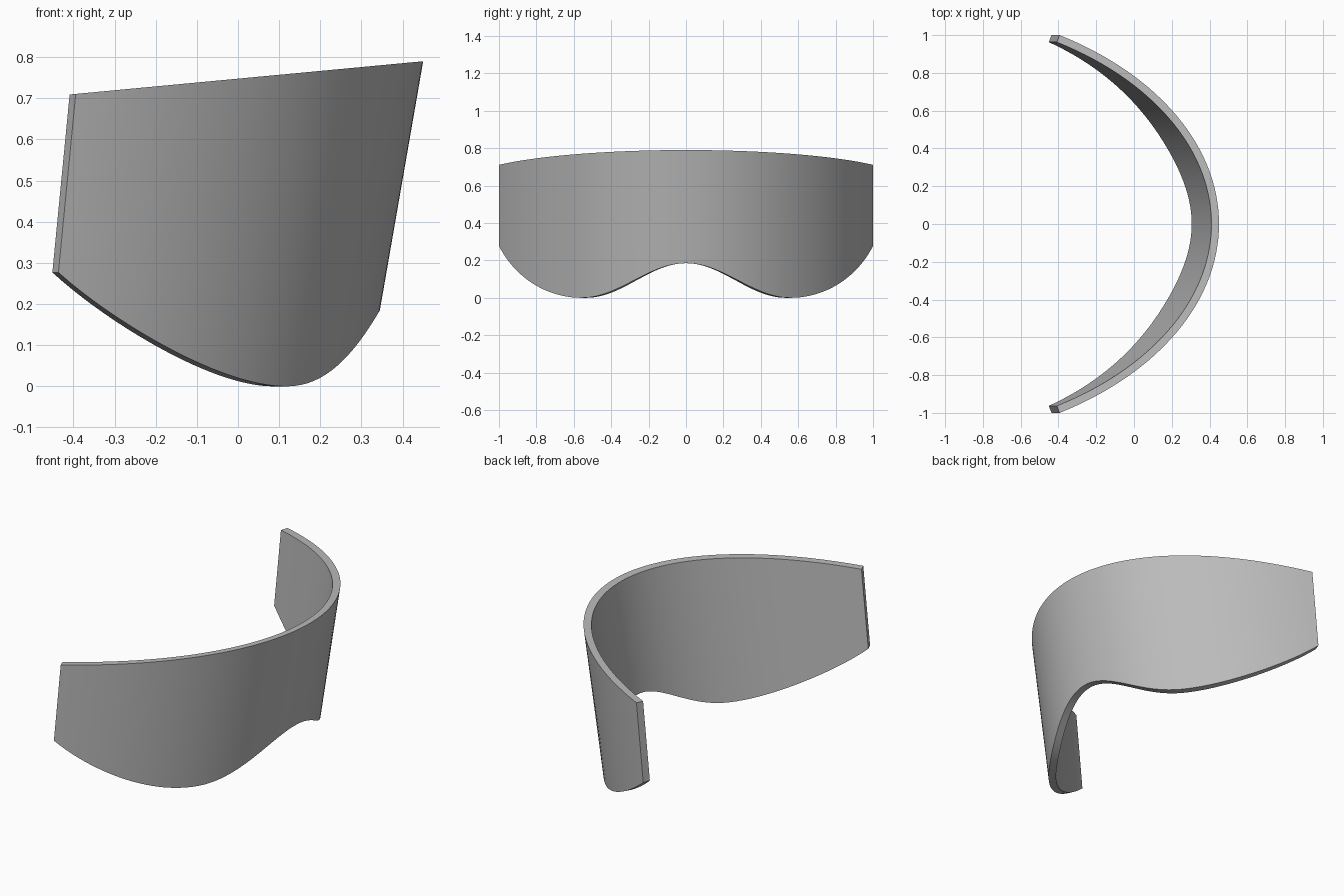
import bpy, bmesh, math

cube = bpy.data.objects.get("Cube")
if cube:
    bpy.data.objects.remove(cube)

SEGMENTS = 96
THICKNESS = 0.04
DEPTH, WIDTH = 1.725, 1.163      # radii of the elliptical arc
FRONT_X, END_X = 0.45, -0.395    # rim at the nose and at the temples
LOBE_Y = 0.56                    # lowest point of each lens lobe


def top_z(x):
    """Tilted top rim."""
    return 0.79 + 0.094 * (x - FRONT_X)


def bottom_z(y):
    """Nose arch in the middle, rounded lobe towards each temple."""
    y = abs(y)
    if y < LOBE_Y:
        return 0.0925 * (1 + math.cos(math.pi * y / LOBE_Y))
    t = (y - LOBE_Y) / 0.5
    return 0.527 * (1 - math.sqrt(1 - t * t))


def section(bm, angle):
    """Outer bottom, outer top, inner top and inner bottom corners."""
    x = FRONT_X - DEPTH * (1 - math.cos(angle))
    y = WIDTH * math.sin(angle)
    nx, ny = math.cos(angle) / DEPTH, math.sin(angle) / WIDTH
    k = THICKNESS / math.hypot(nx, ny)
    xi, yi = x - nx * k, y - ny * k
    low = bottom_z(y)
    lean = 0.097 + 0.077 * (x - END_X) / (FRONT_X - END_X)
    corners = [
        (x - lean * (top_z(x) - low), y, low),
        (x, y, top_z(x)),
        (xi, yi, top_z(xi)),
        (xi - lean * (top_z(xi) - low), yi, low),
    ]
    return [bm.verts.new(c) for c in corners]


# Curved visor shield, lofted from temple to temple
bm = bmesh.new()
reach = math.asin(1 / WIDTH)
rings = [section(bm, reach * (2 * i / SEGMENTS - 1)) for i in range(SEGMENTS + 1)]
for a, b in zip(rings, rings[1:]):
    for j in range(4):
        k = (j + 1) % 4
        bm.faces.new((a[j], b[j], b[k], a[k]))
bm.faces.new(rings[0])
bm.faces.new(rings[-1][::-1])
bmesh.ops.recalc_face_normals(bm, faces=bm.faces)

mesh = bpy.data.meshes.new("visor_shield")
bm.to_mesh(mesh)
bm.free()
visor = bpy.data.objects.new("visor_shield", mesh)
bpy.context.collection.objects.link(visor)

# Plain grey material
grey = bpy.data.materials.new("light_grey")
grey.use_nodes = True
colour = (0.5, 0.5, 0.5, 1)
grey.diffuse_color = colour
grey.node_tree.nodes["Principled BSDF"].inputs["Base Color"].default_value = colour
mesh.materials.append(grey)

# Smooth wall, crisp rims
bpy.ops.object.select_all(action="DESELECT")
visor.select_set(True)
bpy.context.view_layer.objects.active = visor
bpy.ops.object.shade_smooth_by_angle(angle=math.radians(30))
